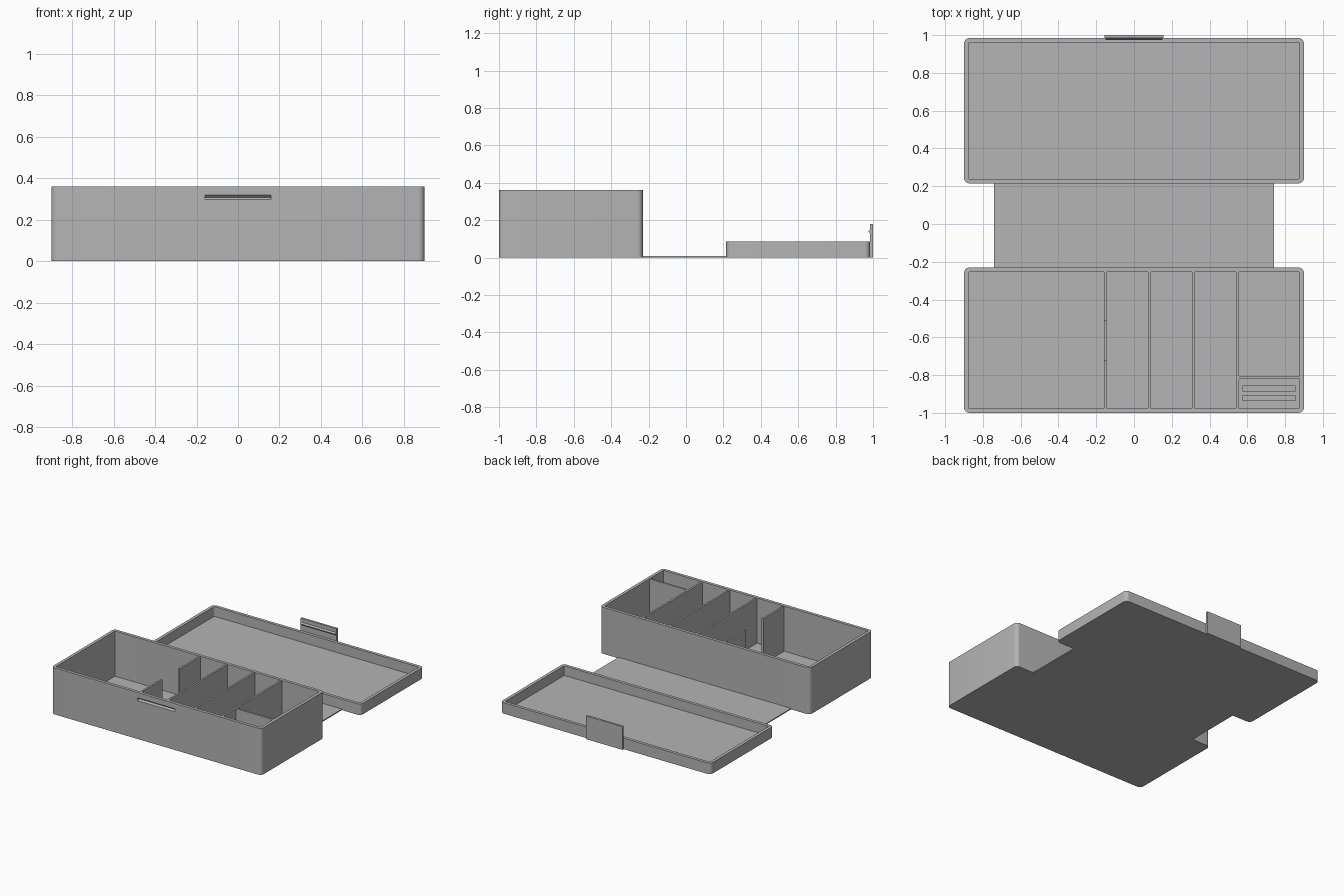
import bpy
import bmesh
from math import cos, sin, pi, radians
from mathutils import Vector

cube = bpy.data.objects.get("Cube")
if cube:
    bpy.data.objects.remove(cube, do_unlink=True)

grey = bpy.data.materials.new("grey plastic")
grey.use_nodes = True
colour = (0.46, 0.46, 0.46, 1)
grey.diffuse_color = colour
grey.node_tree.nodes["Principled BSDF"].inputs["Base Color"].default_value = colour

FLOOR = 0.01
RIM = 0.36


def make_object(name, bm):
    bmesh.ops.recalc_face_normals(bm, faces=bm.faces)
    mesh = bpy.data.meshes.new(name)
    bm.to_mesh(mesh)
    bm.free()
    obj = bpy.data.objects.new(name, mesh)
    bpy.context.collection.objects.link(obj)
    mesh.materials.append(grey)
    return obj


def prism(name, points, offset):
    """Extrude a flat outline along an offset."""
    bm = bmesh.new()
    face = bm.faces.new([bm.verts.new(p) for p in points])
    new = bmesh.ops.extrude_face_region(bm, geom=[face])["geom"]
    moved = [g for g in new if isinstance(g, bmesh.types.BMVert)]
    bmesh.ops.translate(bm, verts=moved, vec=Vector(offset))
    return make_object(name, bm)


def block(name, x0, x1, y0, y1, z0, z1):
    outline = [(x0, y0, z0), (x1, y0, z0), (x1, y1, z0), (x0, y1, z0)]
    return prism(name, outline, (0, 0, z1 - z0))


def rounded_ring(bm, half_x, y0, y1, z, radius, steps=8):
    """Vertices of a rounded rectangle at height z."""
    cx = half_x - radius
    centres = [(cx, y1 - radius), (-cx, y1 - radius),
               (-cx, y0 + radius), (cx, y0 + radius)]
    ring = []
    for corner, (x, y) in enumerate(centres):
        for i in range(steps + 1):
            a = (corner + i / steps) * pi / 2
            ring.append(bm.verts.new((x + radius * cos(a), y + radius * sin(a), z)))
    return ring


def tray(name, half_x, y0, y1, height, wall=0.024):
    """Open tray with rounded corners, a flat rim and a thin floor."""
    bm = bmesh.new()
    inner = (half_x - wall, y0 + wall, y1 - wall)
    rings = [rounded_ring(bm, half_x, y0, y1, 0, 0.03),
             rounded_ring(bm, half_x, y0, y1, height, 0.03),
             rounded_ring(bm, *inner, height, 0.006),
             rounded_ring(bm, *inner, FLOOR, 0.006)]
    for low, high in zip(rings, rings[1:]):
        for i in range(len(low)):
            j = (i + 1) % len(low)
            bm.faces.new((low[i], low[j], high[j], high[i]))
    bm.faces.new(rings[0])
    bm.faces.new(rings[-1])
    return make_object(name, bm)


# Deep box and shallow lid
box = tray("box", 0.9, -1.0, -0.23, RIM)
lid = tray("lid", 0.9, 0.215, 0.985, 0.085)

# V-shaped catch groove in the front wall
cutter = prism("groove_cutter",
               [(-0.16, -1.01, 0.328), (-0.16, -0.988, 0.308), (-0.16, -1.01, 0.288)],
               (0.32, 0, 0))
cutter.hide_render = True
cutter.hide_viewport = True
groove = box.modifiers.new("groove", "BOOLEAN")
groove.operation = "DIFFERENCE"
groove.solver = "EXACT"
groove.object = cutter

# Flexible sheet joining box and lid
block("hinge_sheet", -0.74, 0.74, -0.235, 0.22, 0, 0.008)

# Latch tab with its catch ridge
block("latch_tab", -0.155, 0.155, 0.984, 1.0, 0, 0.18)
prism("latch_ridge",
      [(-0.15, 0.985, 0.152), (-0.15, 0.975, 0.14), (-0.15, 0.985, 0.128)],
      (0.3, 0, 0))

# Full dividers
BACK, FRONT = -0.25, -0.98
for i, x in enumerate((0.075, 0.308, 0.541)):
    block(f"divider_{i + 1}", x, x + 0.014, FRONT, BACK, 0.005, RIM - 0.002)

# Divider with a wide finger notch
notch = [(FRONT, 0.005), (BACK, 0.005), (BACK, RIM - 0.002), (-0.51, RIM - 0.002),
         (-0.51, 0.07), (-0.72, 0.07), (-0.72, RIM - 0.002), (FRONT, RIM - 0.002)]
prism("notched_divider", [(-0.158, y, z) for y, z in notch], (0.014, 0, 0))

# Small corner compartment with two low ribs
block("cross_divider", 0.55, 0.88, -0.82, -0.805, 0.005, RIM - 0.002)
for i, y in enumerate((-0.937, -0.888)):
    block(f"corner_rib_{i + 1}", 0.575, 0.855, y, y + 0.033, 0.005, 0.04)

# Smooth the rounded corners, keep the other edges crisp
bpy.ops.object.select_all(action="DESELECT")
for obj in (box, lid):
    obj.select_set(True)
bpy.context.view_layer.objects.active = box
bpy.ops.object.shade_smooth_by_angle(angle=radians(30))
